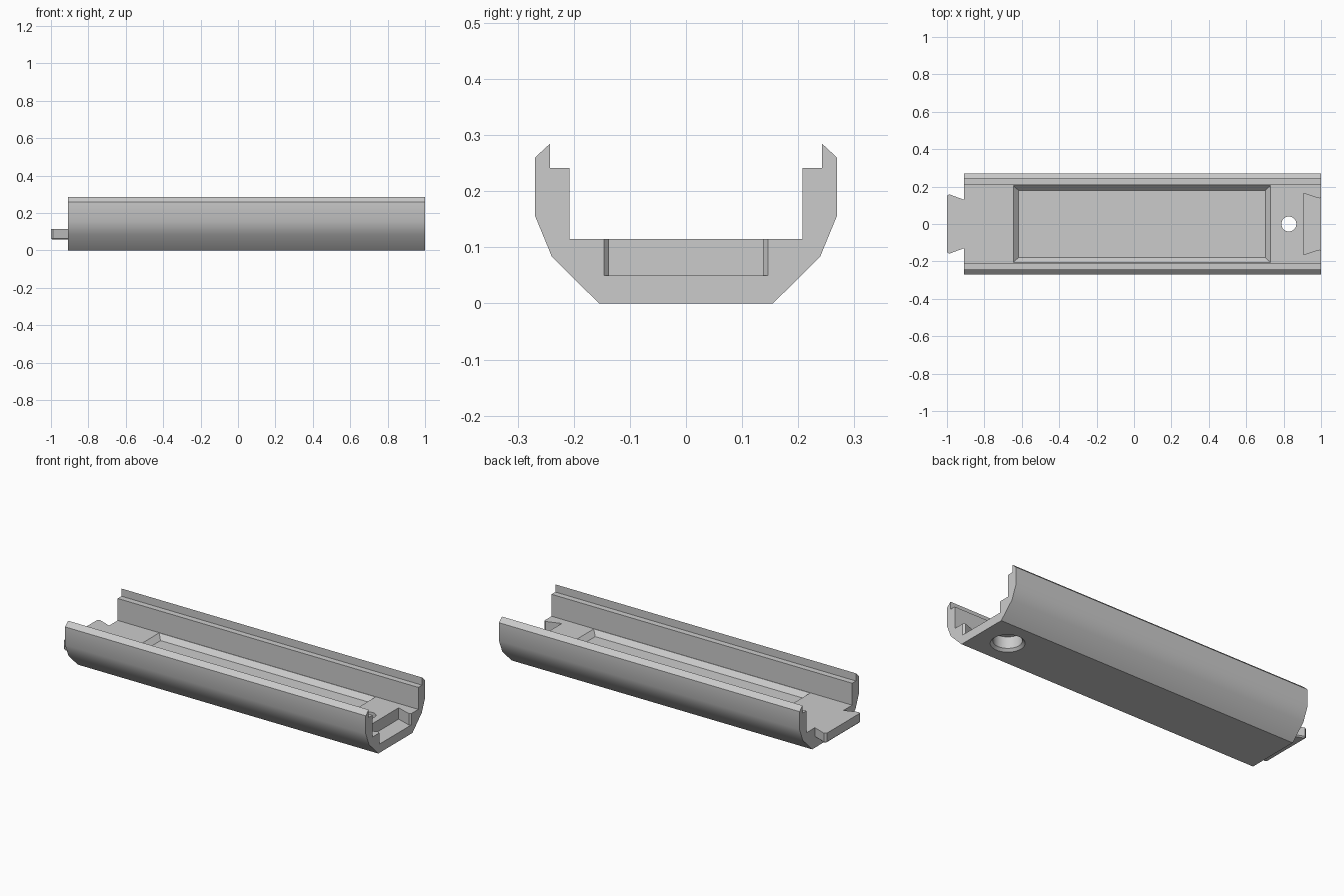
import bpy, bmesh, math
from mathutils import Vector

cube = bpy.data.objects.get("Cube")
if cube:
    bpy.data.objects.remove(cube, do_unlink=True)

grey = bpy.data.materials.new("plain grey")
grey.use_nodes = True
colour = (0.6, 0.6, 0.6, 1)
grey.diffuse_color = colour
grey.node_tree.nodes["Principled BSDF"].inputs["Base Color"].default_value = colour

FLOOR = 0.115         # top of the channel floor
POCKET_FLOOR = 0.088  # bottom of the shallow pocket
SLOT_FLOOR = 0.05     # bottom of the dovetail slot
START, END = -0.91, 1.0


def finish(bm, name):
    bmesh.ops.recalc_face_normals(bm, faces=bm.faces)
    mesh = bpy.data.meshes.new(name)
    bm.to_mesh(mesh)
    bm.free()
    obj = bpy.data.objects.new(name, mesh)
    bpy.context.collection.objects.link(obj)
    mesh.materials.append(grey)
    return obj


def prism(points, shift):
    """Extrude a closed outline along a vector."""
    bm = bmesh.new()
    face = bm.faces.new([bm.verts.new(p) for p in points])
    ext = bmesh.ops.extrude_face_region(bm, geom=[face], use_keep_orig=True)
    moved = [v for v in ext["geom"] if isinstance(v, bmesh.types.BMVert)]
    bmesh.ops.translate(bm, verts=moved, vec=Vector(shift))
    return bm


def both_sides(half):
    """Complete a half outline by mirroring its second coordinate."""
    return half + [(a, -b) for a, b in reversed(half)]


def cut(target, cutter):
    cutter.hide_render = True
    mod = target.modifiers.new("cut", "BOOLEAN")
    mod.operation = "DIFFERENCE"
    mod.solver = "EXACT"
    mod.object = cutter
    bpy.context.view_layer.objects.active = target
    bpy.ops.object.modifier_apply(modifier=mod.name)
    bpy.data.objects.remove(cutter, do_unlink=True)


# Channel body with stepped, chamfered rails
half = [(0, 0.155), (0.083, 0.239), (0.156, 0.269), (0.26, 0.269),
        (0.285, 0.242), (0.241, 0.242), (0.241, 0.208), (FLOOR, 0.208)]
body = finish(prism([(START, y, z) for z, y in both_sides(half)],
                    (END - START, 0, 0)), "channel_body")

# Long shallow pocket with sloping walls, its cutter just clearing the floor
bm = bmesh.new()
bmesh.ops.create_cube(bm, size=1)
for v in bm.verts:
    top = v.co.z > 0
    x0, x1, y = (-0.646, 0.731, 0.2065) if top else (-0.618, 0.703, 0.18)
    v.co = (x1 if v.co.x > 0 else x0, math.copysign(y, v.co.y),
            FLOOR + 0.001 if top else POCKET_FLOOR)
cut(body, finish(bm, "pocket_cutter"))

# Dovetail slot with flared mouth
slot = [(0.905, 0.165), (0.99, 0.137), (1.01, 0.155)]
cut(body, finish(prism([(x, y, SLOT_FLOOR) for x, y in both_sides(slot)],
                       (0, 0, 0.1)), "slot_cutter"))

# Screw hole, counterbored from below with a chamfered rim
bm = bmesh.new()
steps = [(0.098, -0.01), (0.074, 0.014), (0.074, 0.08), (0.04, 0.08), (0.04, 0.15)]
SIDES = 32
rings = []
for r, z in steps:
    rings.append([bm.verts.new((0.828 + r * math.cos(math.tau * i / SIDES),
                                r * math.sin(math.tau * i / SIDES), z))
                  for i in range(SIDES)])
for low, high in zip(rings, rings[1:]):
    for i in range(SIDES):
        j = (i + 1) % SIDES
        bm.faces.new((low[i], low[j], high[j], high[i]))
bm.faces.new(rings[0])
bm.faces.new(rings[-1])
cut(body, finish(bm, "hole_cutter"))

# Dovetail tab with eased corners and lower edge
tab = [(-1.0, 0.15), (-0.988, 0.159), (START, 0.13)]
bm = prism([(x, y, 0.058) for x, y in both_sides(tab)], (0, 0, FLOOR - 0.058))
low_edges = [e for e in bm.edges
             if all(v.co.z < 0.06 for v in e.verts)
             and not all(v.co.x > START - 0.001 for v in e.verts)]
bmesh.ops.recalc_face_normals(bm, faces=bm.faces)
bmesh.ops.bevel(bm, geom=low_edges, offset=0.007, segments=1, affect="EDGES")
finish(bm, "dovetail_tab")

# Smooth the curved flanks and hole, keep other edges crisp
bpy.ops.object.select_all(action="DESELECT")
body.select_set(True)
bpy.context.view_layer.objects.active = body
bpy.ops.object.shade_smooth_by_angle(angle=math.radians(30))
